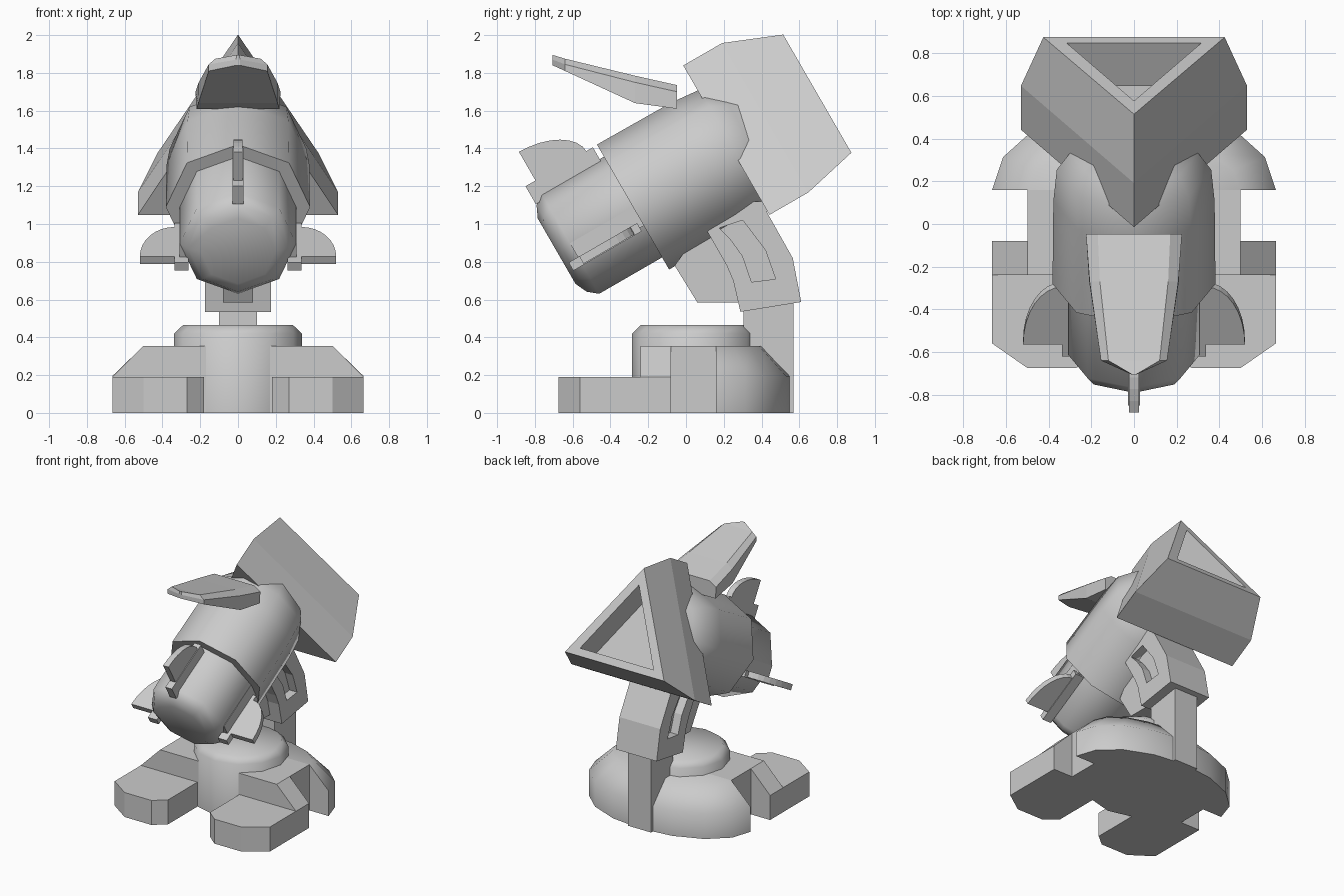
import bpy, bmesh, math
from mathutils import Vector

cube = bpy.data.objects.get("Cube")
if cube:
    bpy.data.objects.remove(cube, do_unlink=True)

grey = bpy.data.materials.new("light grey")
grey.use_nodes = True
COLOUR = (0.6, 0.6, 0.6, 1)
grey.diffuse_color = COLOUR
grey.node_tree.nodes["Principled BSDF"].inputs["Base Color"].default_value = COLOUR

C, S = math.cos(math.radians(30)), 0.5
AXIS = 1.084  # height of the head axis in the tilted frame


def tilt(x, s, t):
    """Tilted head frame: s runs forward along the axis, t runs up."""
    return Vector((x, -C * s - S * t, -S * s + C * t))


def loft(name, rings, smooth=0):
    """Skin a row of equal rings, cap both ends, smooth below an angle."""
    bm = bmesh.new()
    loops = [[bm.verts.new(p) for p in ring] for ring in rings]
    n = len(loops[0])
    for a, b in zip(loops, loops[1:]):
        for i in range(n):
            j = (i + 1) % n
            bm.faces.new((a[i], a[j], b[j], b[i]))
    bm.faces.new(loops[0])
    bm.faces.new(loops[-1])
    bmesh.ops.recalc_face_normals(bm, faces=bm.faces)
    for f in bm.faces:
        f.smooth = smooth > 0
    for e in bm.edges:
        e.smooth = e.calc_face_angle(0) < math.radians(smooth)
    mesh = bpy.data.meshes.new(name)
    bm.to_mesh(mesh)
    bm.free()
    mesh.materials.append(grey)
    ob = bpy.data.objects.new(name, mesh)
    bpy.context.collection.objects.link(ob)
    return ob


def slab_x(name, outline, x0, x1):
    """Extrude a (y, z) outline across x."""
    return loft(name, [[(x, y, z) for y, z in outline] for x in (x0, x1)])


def slab_z(name, outline, z0, z1):
    """Extrude an (x, y) outline upwards."""
    return loft(name, [[(x, y, z) for x, y in outline] for z in (z0, z1)])


def box(name, x, y, z):
    return slab_z(name, [(x[0], y[0]), (x[1], y[0]), (x[1], y[1]), (x[0], y[1])], *z)


def tilt_box(name, x, s, t):
    return loft(name, [[tilt(a, b, c) for a, b in
                        ((x[0], s[0]), (x[1], s[0]), (x[1], s[1]), (x[0], s[1]))] for c in t])


def turned(name, profile):
    """Eight-sided turned part on the head axis from (s, radius) pairs."""
    turns = [i * math.pi / 4 for i in range(8)]
    return loft(name, [[tilt(r * math.sin(a), s, AXIS + r * math.cos(a)) for a in turns]
                       for s, r in profile], 50)


# Base: drum, middle block, round rear and chamfered legs with feet
turns = [i * math.pi / 6 for i in range(12)]
loft("base_drum", [[(r * 1.04 * math.sin(a), 0.04 - r * math.cos(a), z) for a in turns]
                   for z, r in ((0, 0.325), (0.42, 0.325), (0.465, 0.28))], 50)
box("base_middle", (-0.5, 0.5), (-0.08, 0.16), (0, 0.355))


def arc(rx, ry):
    return [(rx * math.cos(i * math.pi / 8), 0.16 + ry * math.sin(i * math.pi / 8))
            for i in range(9)]


low, top = arc(0.665, 0.4), arc(0.5, 0.245)
loft("base_rear", [[(x, y, z) for x, y in ring]
                   for ring, z in ((low, 0), (low, 0.195), (top, 0.355))], 50)

leg = [(0, 0), (0.665, 0), (0.665, 0.19), (0.5, 0.355), (0, 0.355)]
foot = [(0.18, -0.24), (0.18, -0.6), (0.27, -0.675), (0.5, -0.675), (0.665, -0.56), (0.665, -0.24)]
for side, m in (("left", 1), ("right", -1)):
    loft(side + "_leg", [[(m * x, y, z) for x, z in leg] for y in (-0.24, -0.08)])
    slab_z(side + "_foot", [(m * x, y) for x, y in foot], 0, 0.19)

# Neck: post, bent arm with slots, and inner web
box("neck_post", (-0.1, 0.1), (0.305, 0.57), (0, 0.62))
arm = slab_x("neck_arm", [(0.288, 0.535), (0.61, 0.587), (0.565, 0.82), (0.43, 1.06), (0.42, 1.12),
                          (0.25, 1.12), (0.114, 0.958), (0.214, 0.783), (0.25, 0.7)], -0.175, 0.175)
slot = [(0.177, 0.979), (0.235, 0.92), (0.3, 0.83), (0.347, 0.693),
        (0.474, 0.709), (0.42, 0.862), (0.3, 1.02)]
for m in (1, -1):
    cutter = slab_x("slot_cutter", slot, m * 0.11, m * 0.3)
    cutter.hide_render = True
    mod = arm.modifiers.new("slot", "BOOLEAN")
    mod.operation, mod.solver, mod.object = "DIFFERENCE", "EXACT", cutter
    bpy.context.view_layer.objects.active = arm
    bpy.ops.object.modifier_apply(modifier=mod.name)
    bpy.data.objects.remove(cutter, do_unlink=True)
slab_x("neck_web", [(-0.06, 0.78), (0.06, 0.585), (0.3, 0.585), (0.3, 1.05), (0.1, 1.0)], -0.08, 0.08)

# Head shell and muzzle
turned("head_shell", [(-0.302, 0.382), (-0.75, 0.378), (-0.92, 0.362), (-1.01, 0.3), (-1.09, 0.24)])
turned("muzzle", [(-0.4, 0.308), (0.083, 0.308), (0.135, 0.265), (0.165, 0.2)])

# Rear triangular housing with a recessed back
def triangle(s, half, base, apex):
    return [tilt(-half, s, base), tilt(half, s, base), tilt(0, s, apex)]


loft("rear_housing", [triangle(-0.907, 0.53, 0.687, 1.6), triangle(-1.145, 0.53, 0.687, 1.6),
                      triangle(-1.447, 0.425, 0.755, 1.477), triangle(-1.447, 0.315, 0.81, 1.352),
                      triangle(-1.217, 0.315, 0.81, 1.352)])

# Fins: a rail with a quarter disc, one on top and one on each side
def quarter(root, rise):
    pts = [(0.075 - 0.312 * math.cos(i * math.pi / 16), root + rise * math.sin(i * math.pi / 16))
           for i in range(9)]
    return pts + [(0.075, root - 0.05), (-0.237, root - 0.05)]


tilt_box("top_fin_rail", (-0.028, 0.028), (-0.276, 0.136), (AXIS + 0.27, AXIS + 0.38))
loft("top_fin", [[tilt(x, s, AXIS + r) for s, r in quarter(0.375, 0.18)] for x in (-0.023, 0.023)])
for side, m in (("left", 1), ("right", -1)):
    tilt_box(side + "_fin_rail", (m * 0.262, m * 0.337), (-0.278, 0.14), (0.95, 1.0))
    tilt_box(side + "_fin_mount", (m * 0.2, m * 0.31), (-0.303, 0.083), (0.97, 1.085))
    loft(side + "_fin", [[tilt(m * r, s, t) for s, r in quarter(0.335, 0.185)] for t in (0.955, 1.0)])

# Crest blade: y, then half width and height of the bottom, shoulder and top edges
sections = [
    (-0.047, (0.22, 1.61), (0.225, 1.7), (0.17, 1.735)),
    (-0.27, (0.21, 1.64), (0.208, 1.75), (0.16, 1.785)),
    (-0.64, (0.155, 1.81), (0.155, 1.845), (0.12, 1.875)),
    (-0.706, (0.01, 1.84), (0.01, 1.87), (0.008, 1.895)),
]
loft("crest_blade", [[(x, y, z) for x, z in half] + [(-x, y, z) for x, z in reversed(half)]
                     for y, *half in sections])
